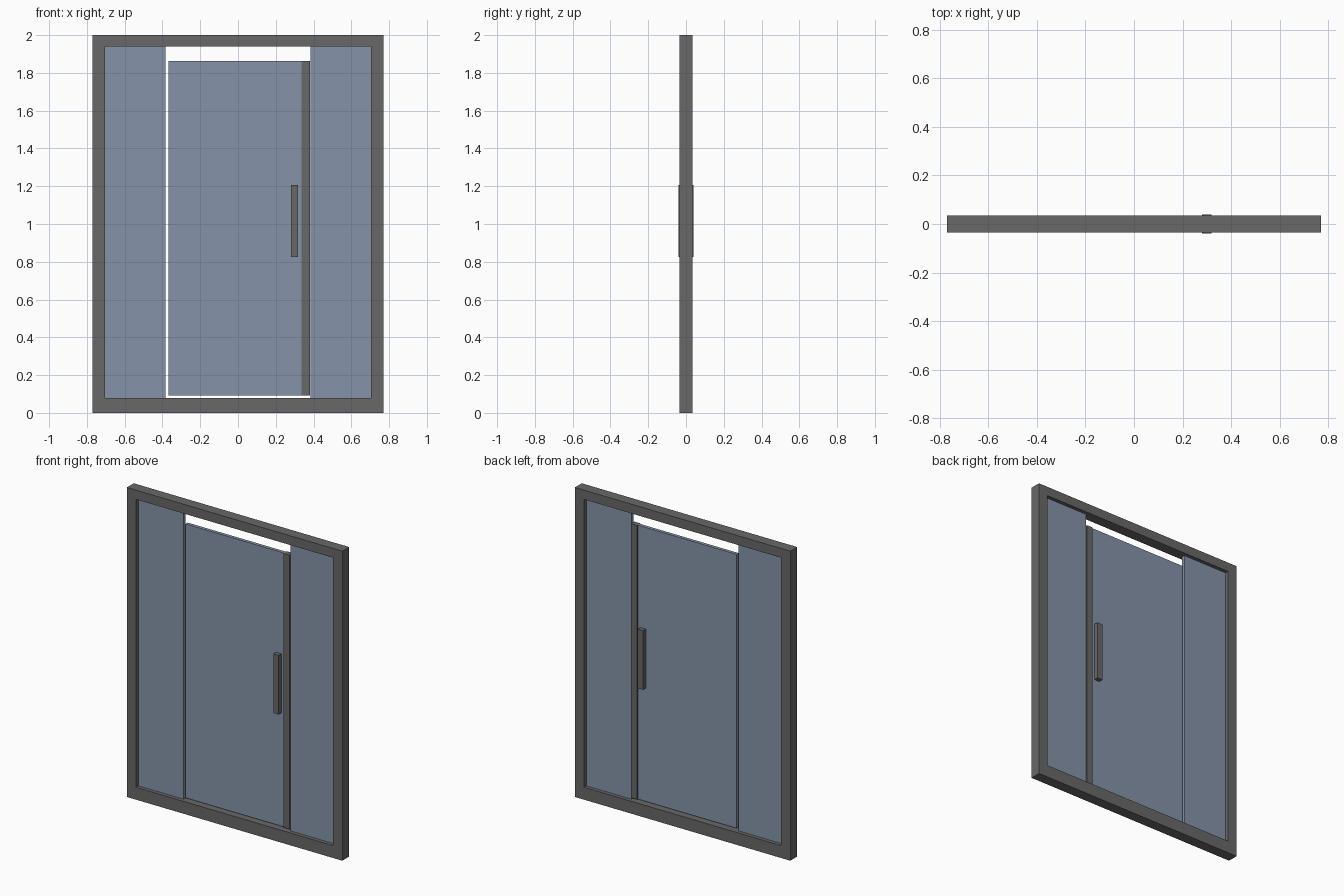
import bpy
import bmesh

cube = bpy.data.objects.get("Cube")
if cube:
    bpy.data.objects.remove(cube, do_unlink=True)


def make_material(name, color):
    mat = bpy.data.materials.new(name)
    mat.use_nodes = True
    mat.diffuse_color = color
    mat.node_tree.nodes["Principled BSDF"].inputs["Base Color"].default_value = color
    return mat


metal = make_material("dark_grey_metal", (0.14, 0.14, 0.14, 1))
glass = make_material("blue_grey_glass", (0.235, 0.295, 0.395, 1))


def finish(name, bm, mat):
    bmesh.ops.recalc_face_normals(bm, faces=bm.faces[:])
    mesh = bpy.data.meshes.new(name)
    bm.to_mesh(mesh)
    bm.free()
    mesh.materials.append(mat)
    obj = bpy.data.objects.new(name, mesh)
    bpy.context.collection.objects.link(obj)
    return obj


def slab(name, x0, x1, z0, z1, half_depth, mat):
    """Upright box centred on y = 0."""
    bm = bmesh.new()
    bmesh.ops.create_cube(bm, size=1)
    for v in bm.verts:
        v.co.x = x1 if v.co.x > 0 else x0
        v.co.y = half_depth if v.co.y > 0 else -half_depth
        v.co.z = z1 if v.co.z > 0 else z0
    return finish(name, bm, mat)


def ring(name, outer, inner, half_depth, mat):
    """Rectangular frame; each rectangle is (half width, bottom, top)."""
    bm = bmesh.new()
    loops = []
    for y in (-half_depth, half_depth):
        for w, z0, z1 in (outer, inner):
            corners = ((-w, z0), (w, z0), (w, z1), (-w, z1))
            loops.append([bm.verts.new((x, y, z)) for x, z in corners])
    front_out, front_in, back_out, back_in = loops
    for a, b in ((front_out, front_in), (front_in, back_in),
                 (back_in, back_out), (back_out, front_out)):
        for i in range(4):
            j = (i + 1) % 4
            bm.faces.new((a[i], a[j], b[j], b[i]))
    return finish(name, bm, mat)


# Outer frame
INNER_X, SILL, HEAD = 0.705, 0.08, 1.94
ring("door_frame", (0.77, 0, 2), (INNER_X, SILL, HEAD), 0.035, metal)

# Fixed side glass
GLASS = 0.011
slab("right_side_glass", -INNER_X, -0.383, SILL, HEAD, GLASS, glass)
slab("left_side_glass", 0.383, INNER_X, SILL, HEAD, GLASS, glass)

# Door leaf with its lock stile
DOOR_BOTTOM, DOOR_TOP = 0.093, 1.863
slab("door_glass", -0.367, 0.337, DOOR_BOTTOM, DOOR_TOP, GLASS, glass)
slab("door_stile", 0.337, 0.381, DOOR_BOTTOM, DOOR_TOP, 0.018, metal)

# Pull handle on both faces of the door
slab("door_handle", 0.28, 0.318, 0.825, 1.207, 0.039, metal)
